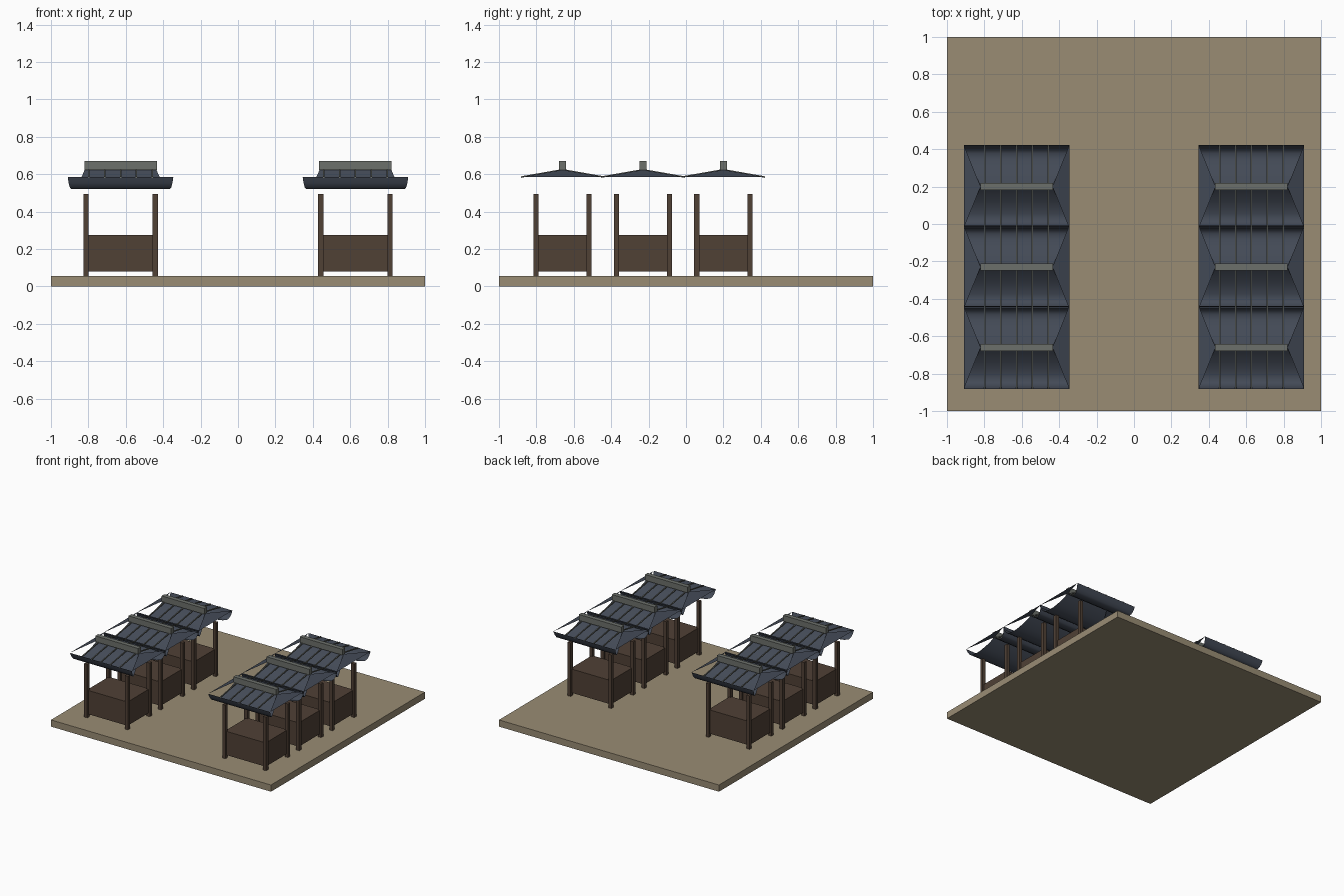
import bpy, bmesh, math
from mathutils import Vector

cube = bpy.data.objects.get("Cube")
if cube:
    bpy.data.objects.remove(cube, do_unlink=True)


def material(name, rgb):
    m = bpy.data.materials.new(name)
    m.use_nodes = True
    m.diffuse_color = (*rgb, 1)
    m.node_tree.nodes["Principled BSDF"].inputs["Base Color"].default_value = (*rgb, 1)
    return m


SAND = material("packed sand", (0.32, 0.265, 0.175))
WOOD = material("dark wood", (0.08, 0.052, 0.036))
TILE = material("slate blue tile", (0.056, 0.068, 0.093))
STONE = material("ridge grey", (0.15, 0.16, 0.145))


def finish(name, bm, mat, smooth=False):
    mesh = bpy.data.meshes.new(name)
    bm.to_mesh(mesh)
    bm.free()
    mesh.materials.append(mat)
    for p in mesh.polygons:
        p.use_smooth = smooth
    obj = bpy.data.objects.new(name, mesh)
    bpy.context.collection.objects.link(obj)
    return obj


def add_box(bm, lo, hi):
    verts = bmesh.ops.create_cube(bm, size=1)["verts"]
    lo, hi = Vector(lo), Vector(hi)
    for v in verts:
        v.co = (lo + hi) / 2 + v.co * (hi - lo)


def box(name, lo, hi, mat):
    bm = bmesh.new()
    add_box(bm, lo, hi)
    return finish(name, bm, mat)


GROUND = 0.055
RIDGE_X, EAVE_X, EAVE_Y = 0.192, 0.282, 0.222
RIDGE_Z, EAVE_Z = 0.624, 0.585
# Sagging roof section: fraction from ridge to eave, height
SAG = [(0, RIDGE_Z), (.1, .602), (.2, .583), (.35, .558), (.5, .538),
       (.65, .526), (.8, .521), (.88, .53), (.95, .553), (1, EAVE_Z)]


def roof_slopes(cx, cy):
    bm = bmesh.new()
    for side in (-1, 1):
        rows = []
        for f, z in SAG:
            w = RIDGE_X + (EAVE_X - RIDGE_X) * f
            y = cy + side * EAVE_Y * f
            rows.append([bm.verts.new((cx + s * side * w, y, z)) for s in (-1, 1)])
        for a, b in zip(rows, rows[1:]):
            bm.faces.new((a[0], a[1], b[1], b[0]))
    bm.normal_update()
    for f in bm.faces:
        if f.normal.z < 0:
            f.normal_flip()
    finish("roof_slopes", bm, TILE, True)


def roof_hips(cx, cy):
    # Flat triangles bridging the roof ends
    bm = bmesh.new()
    for s in (-1, 1):
        bm.faces.new([bm.verts.new(p) for p in (
            (cx + s * RIDGE_X, cy, RIDGE_Z),
            (cx + s * EAVE_X, cy - s * EAVE_Y, EAVE_Z),
            (cx + s * EAVE_X, cy + s * EAVE_Y, EAVE_Z))])
    finish("roof_hips", bm, TILE)


def roof_ribs(cx, cy):
    # Straight battens from ridge to eave
    bm = bmesh.new()
    r = 0.004
    for i in range(-2, 3):
        x = cx + i * 0.085
        for side in (-1, 1):
            n = len(bm.verts)
            add_box(bm, (x - r, 0, -r), (x + r, EAVE_Y, r))
            bm.verts.ensure_lookup_table()
            for v in bm.verts[n:]:
                v.co.z += RIDGE_Z + (EAVE_Z - RIDGE_Z) * v.co.y / EAVE_Y
                v.co.y = cy + side * v.co.y
    bmesh.ops.recalc_face_normals(bm, faces=bm.faces)
    finish("roof_ribs", bm, STONE)


def stall(cx, cy):
    box("counter", (cx - .185, cy - .142, .08), (cx + .185, cy + .142, .275), WOOD)
    posts = bmesh.new()
    for sx in (-1, 1):
        for sy in (-1, 1):
            x, y = cx + sx * .185, cy + sy * .142
            add_box(posts, (x - .014, y - .014, GROUND), (x + .014, y + .014, .495))
    finish("posts", posts, WOOD)
    roof_slopes(cx, cy)
    roof_hips(cx, cy)
    roof_ribs(cx, cy)
    box("ridge_beam", (cx - .194, cy - .018, .622), (cx + .194, cy + .018, .67), STONE)


# Ground slab and two rows of three stalls
box("ground", (-1, -1, 0), (1, 1, GROUND), SAND)
for row_x in (-.628, .628):
    for row_y in (-.66, -.23, .2):
        stall(row_x, row_y)
